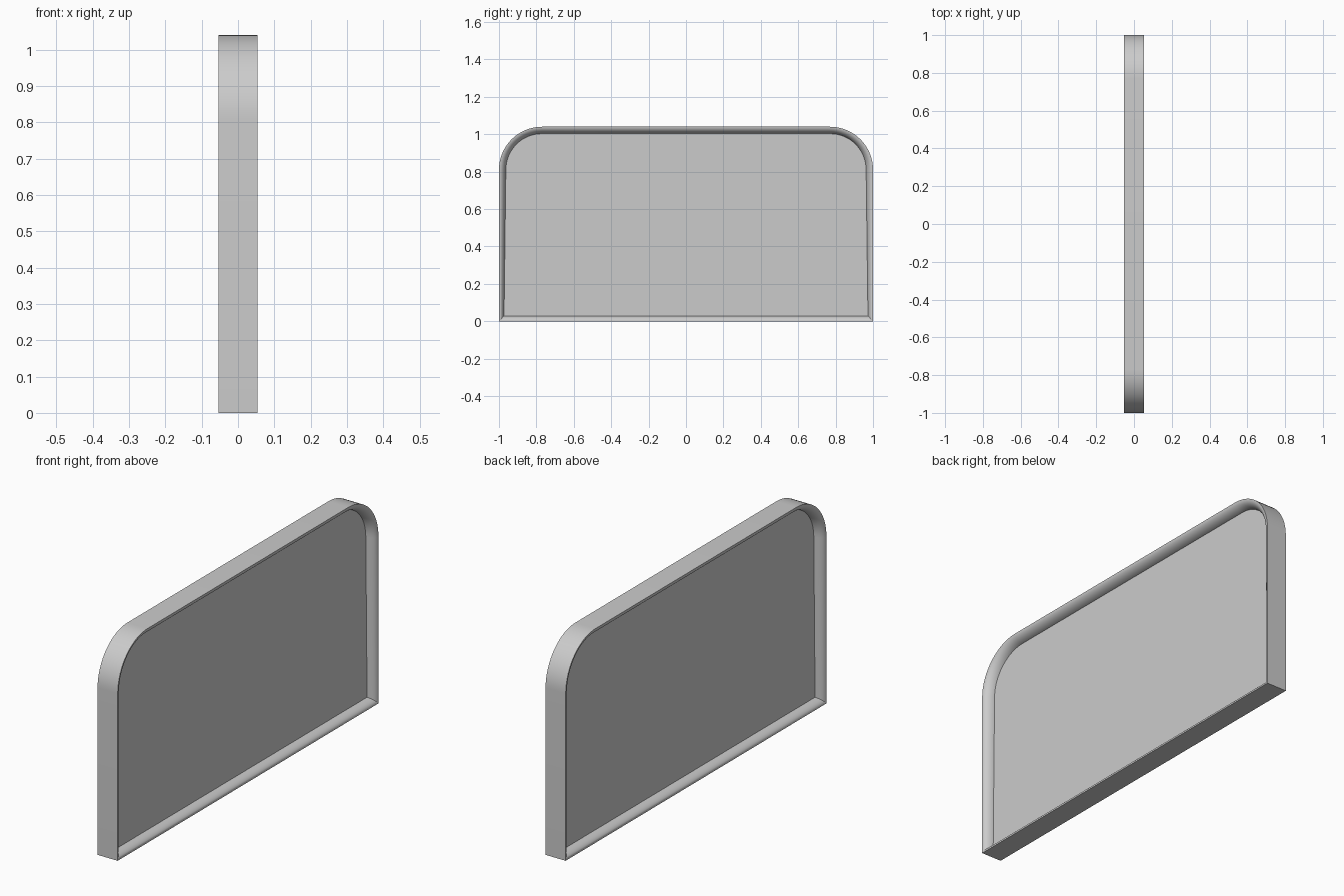
import bpy, bmesh, math

if "Cube" in bpy.data.objects:
    bpy.data.objects.remove(bpy.data.objects["Cube"])

HALF_X = 0.054      # half depth of the frame
PANEL_X = 0.012     # half thickness of the panel
ARC = 16            # segments per rounded corner
CY, CZ = 0.77, 0.81 # centre of the rounded corner


def outline(y_base, z_base, radius):
    """Closed (y, z) loop: two square bottom corners, two rounded top corners."""
    right = [(y_base, z_base)]
    for i in range(ARC + 1):
        a = math.pi / 2 * i / ARC
        right.append((CY + radius * math.cos(a), CZ + radius * math.sin(a)))
    return right + [(-y, z) for y, z in reversed(right)]


OUTER = outline(1.0, 0.0, 0.23)
INNER = outline(0.972, 0.03, 0.192)


def ring(t):
    return [(a[0] + (b[0] - a[0]) * t, a[1] + (b[1] - a[1]) * t)
            for a, b in zip(OUTER, INNER)]


def finish(name, bm):
    bmesh.ops.recalc_face_normals(bm, faces=bm.faces)
    mesh = bpy.data.meshes.new(name)
    bm.to_mesh(mesh)
    bm.free()
    obj = bpy.data.objects.new(name, mesh)
    bpy.context.collection.objects.link(obj)
    bpy.ops.object.select_all(action='DESELECT')
    obj.select_set(True)
    bpy.context.view_layer.objects.active = obj
    bpy.ops.object.shade_smooth_by_angle(angle=math.radians(30))
    return obj


# Frame: flat outside, half-round inside, mitred at the bottom corners
bm = bmesh.new()
rings = []
steps = 16
for k in range(steps + 1):
    a = math.pi * k / steps
    rings.append([bm.verts.new((HALF_X * math.cos(a), y, z))
                  for y, z in ring(math.sin(a))])
n = len(OUTER)
for k in range(len(rings)):
    r0, r1 = rings[k], rings[(k + 1) % len(rings)]
    for i in range(n):
        j = (i + 1) % n
        bm.faces.new((r0[i], r0[j], r1[j], r1[i]))
finish("frame", bm)

# Panel: thin board set into the middle of the frame
bm = bmesh.new()
front, back = ([bm.verts.new((x, y, z)) for y, z in ring(0.9)]
               for x in (PANEL_X, -PANEL_X))
bm.faces.new(front)
bm.faces.new(back[::-1])
for i in range(n):
    j = (i + 1) % n
    bm.faces.new((front[i], back[i], back[j], front[j]))
finish("panel", bm)
